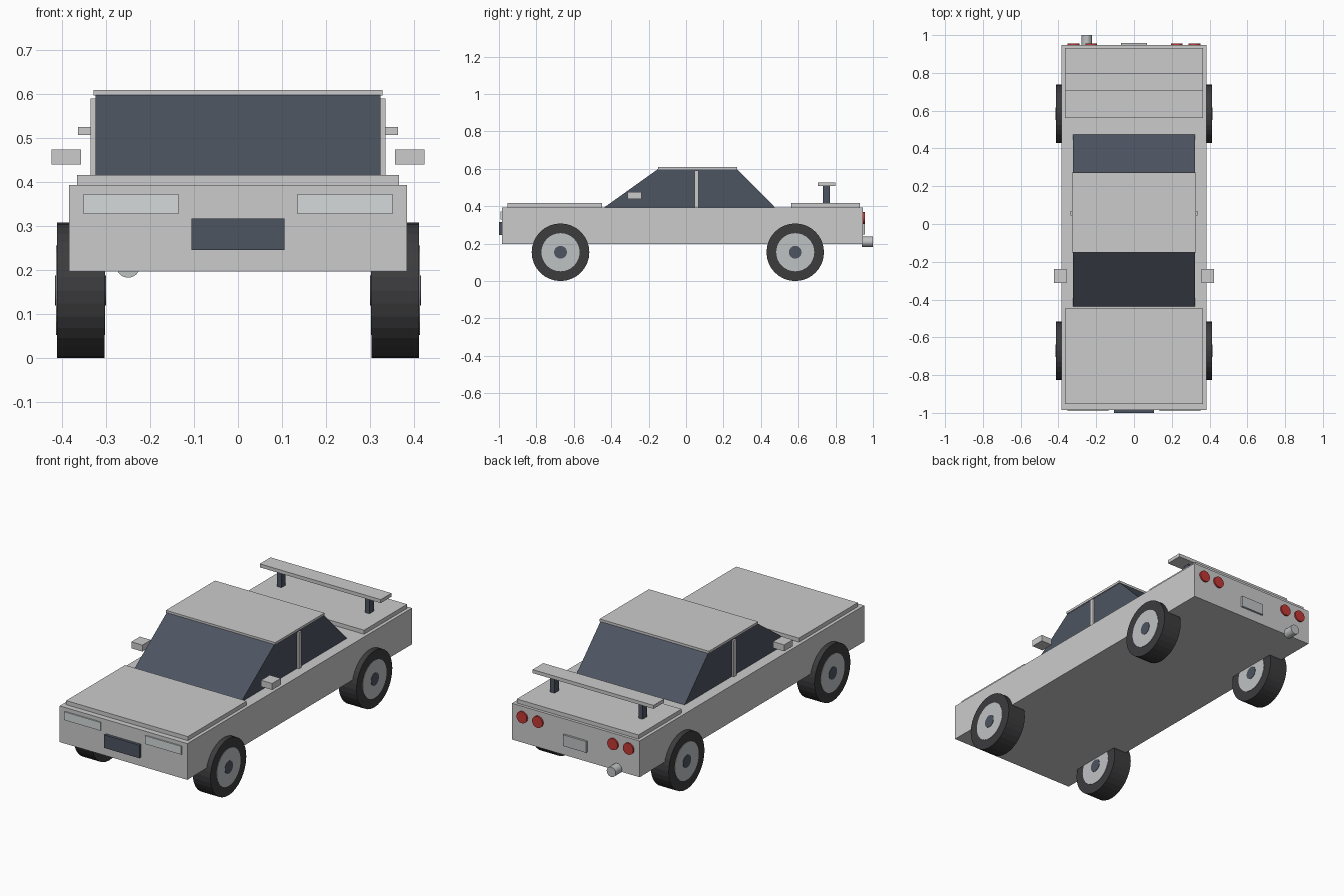
import bpy, bmesh
from math import pi
from mathutils import Matrix, Vector

if "Cube" in bpy.data.objects:
    bpy.data.objects.remove(bpy.data.objects["Cube"])


def material(name, r, g, b):
    m = bpy.data.materials.new(name)
    m.diffuse_color = (r, g, b, 1)
    m.use_nodes = True
    m.node_tree.nodes["Principled BSDF"].inputs["Base Color"].default_value = m.diffuse_color
    return m


GLASS = material("dark_glass", 0.075, 0.09, 0.12)
RUBBER = material("rubber", 0.045, 0.045, 0.048)
METAL = material("light_metal", 0.52, 0.54, 0.55)
LAMP = material("lamp_glass", 0.66, 0.70, 0.71)
RED = material("red_lens", 0.55, 0.04, 0.035)


def finish(name, bm, mat):
    bmesh.ops.recalc_face_normals(bm, faces=bm.faces)
    mesh = bpy.data.meshes.new(name)
    bm.to_mesh(mesh)
    bm.free()
    if mat:
        mesh.materials.append(mat)
    ob = bpy.data.objects.new(name, mesh)
    bpy.context.collection.objects.link(ob)
    return ob


def box(name, x, y, z, mat=None):
    """Box from (min, max) ranges on each axis."""
    bm = bmesh.new()
    size = [r[1] - r[0] for r in (x, y, z)]
    mid = Vector([(r[0] + r[1]) / 2 for r in (x, y, z)])
    bmesh.ops.create_cube(bm, size=1, matrix=Matrix.Translation(mid) @ Matrix.Diagonal((*size, 1)))
    return finish(name, bm, mat)


def box_pair(name, x, y, z, mat=None):
    """Box on the right and its mirror on the left."""
    box("right_" + name, x, y, z, mat)
    box("left_" + name, (-x[1], -x[0]), y, z, mat)


def cylinder(name, centre, radius, depth, axis, mat, sides=32):
    bm = bmesh.new()
    turn = Matrix.Rotation(pi / 2, 4, 'Y' if axis == 'X' else 'X')
    bmesh.ops.create_cone(bm, cap_ends=True, segments=sides, radius1=radius, radius2=radius,
                          depth=depth, matrix=Matrix.Translation(centre) @ turn)
    return finish(name, bm, mat)


def side_prism(name, profile, half_width, mat):
    """Extrude a (y, z) profile across the car."""
    bm = bmesh.new()
    face = bm.faces.new([bm.verts.new((-half_width, y, z)) for y, z in profile])
    ext = bmesh.ops.extrude_face_region(bm, geom=[face])
    bmesh.ops.translate(bm, vec=(2 * half_width, 0, 0),
                        verts=[v for v in ext["geom"] if isinstance(v, bmesh.types.BMVert)])
    bm.faces.new([v for v in face.verts]) if not face.is_valid else None
    return finish(name, bm, mat)


# Body shell with raised hood and trunk lid
box("body", (-0.384, 0.384), (-0.984, 0.947), (0.197, 0.394))
box("hood", (-0.366, 0.366), (-0.954, -0.448), (0.385, 0.416))
box("trunk_lid", (-0.366, 0.366), (0.561, 0.931), (0.385, 0.416))

# Glass cabin, roof panel and door pillars
side_prism("cabin_glass", [(-0.442, 0.39), (0.479, 0.39), (0.27, 0.60), (-0.148, 0.60)], 0.324, GLASS)
box("roof", (-0.329, 0.329), (-0.15, 0.273), (0.597, 0.61))
box_pair("door_pillar", (0.315, 0.335), (0.046, 0.068), (0.39, 0.59))

# Side mirrors
box_pair("mirror", (0.357, 0.424), (-0.312, -0.238), (0.44, 0.475))

# Spoiler
box("spoiler_wing", (-0.364, 0.364), (0.707, 0.799), (0.507, 0.526))
box_pair("spoiler_post", (0.252, 0.278), (0.733, 0.77), (0.41, 0.51), GLASS)

# Front lights and grille
box_pair("headlight", (0.135, 0.352), (-0.991, -0.97), (0.328, 0.373), LAMP)
box("grille", (-0.106, 0.106), (-1.0, -0.97), (0.246, 0.317), GLASS)

# Tail lights, rear plate and exhaust
for side, s in (("right", 1), ("left", -1)):
    for part, x in (("inner", 0.226), ("outer", 0.32)):
        cylinder(f"{side}_{part}_tail_light", (s * x, 0.945, 0.337), 0.031, 0.022, 'Y', RED)
box("rear_plate", (-0.07, 0.07), (0.93, 0.958), (0.25, 0.311), METAL)
cylinder("exhaust_pipe", (-0.25, 0.97, 0.21), 0.027, 0.06, 'Y', METAL)

# Wheels: rim and hub show on both faces of the tyre
for end, y in (("front", -0.671), ("rear", 0.584)):
    for side, s in (("right", 1), ("left", -1)):
        for part, r, w, mat in (("tyre", 0.154, 0.108, RUBBER), ("rim", 0.102, 0.112, METAL),
                                ("hub", 0.034, 0.116, GLASS)):
            cylinder(f"{end}_{side}_{part}", (s * 0.358, y, 0.154), r, w, 'X', mat)
